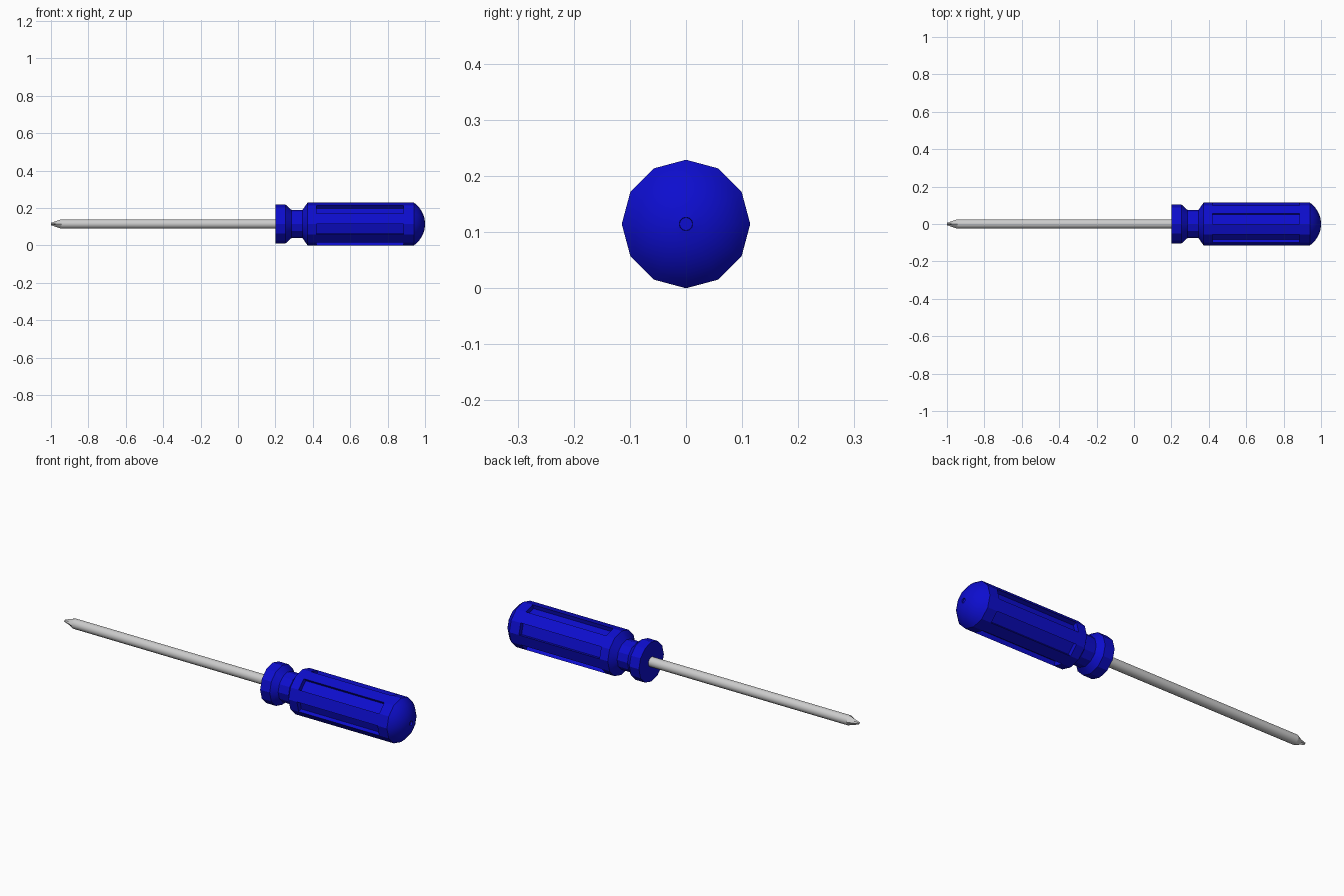
import bpy, bmesh
from math import sin, cos, pi, radians, asin

if "Cube" in bpy.data.objects:
    bpy.data.objects.remove(bpy.data.objects["Cube"])

AXIS_Z = 0.1145
R = 0.1145


def loft(bm, rings):
    """Join rings of (x, [radii]) along the x axis; returns quads per span."""
    loops = []
    for x, radii in rings:
        n = len(radii)
        loops.append([bm.verts.new((x, r * sin(2 * pi * k / n), AXIS_Z + r * cos(2 * pi * k / n)))
                      for k, r in enumerate(radii)])
    spans = []
    for a, b in zip(loops, loops[1:]):
        n = len(a)
        spans.append([bm.faces.new((a[k], a[(k + 1) % n], b[(k + 1) % n], b[k])) for k in range(n)])
    bm.faces.new(loops[0])
    bm.faces.new(loops[-1])
    bmesh.ops.recalc_face_normals(bm, faces=bm.faces[:])
    return spans


def finish(bm, name, angle, color=None):
    mesh = bpy.data.meshes.new(name)
    bm.to_mesh(mesh)
    bm.free()
    obj = bpy.data.objects.new(name, mesh)
    bpy.context.collection.objects.link(obj)
    if color:
        mat = bpy.data.materials.new(name + "_plastic")
        mat.diffuse_color = color
        mat.use_nodes = True
        mat.node_tree.nodes["Principled BSDF"].inputs["Base Color"].default_value = mat.diffuse_color
        mesh.materials.append(mat)
    bpy.ops.object.select_all(action='DESELECT')
    obj.select_set(True)
    bpy.context.view_layer.objects.active = obj
    bpy.ops.object.shade_smooth_by_angle(angle=radians(angle))
    return obj


# Handle: collar, neck and twelve-sided grip
profile = [(0.20, 0.103), (0.255, 0.103), (0.285, 0.076), (0.345, 0.076), (0.372, R),
           (0.42, R), (0.885, R), (0.94, R)]
GRIP_SPAN = 5
# Domed end as a spherical cap, with a tiny dimple in its centre
DOME_H = 0.06
dome_r = (R * R + DOME_H * DOME_H) / (2 * DOME_H)
edge, hole = asin(R / dome_r), asin(0.012 / dome_r)
for i in range(1, 7):
    t = edge + (hole - edge) * i / 6
    profile.append((0.94 + DOME_H - dome_r * (1 - cos(t)), dome_r * sin(t)))
profile.append((0.992, 0.0115))
bm = bmesh.new()
spans = loft(bm, [(x, [r] * 12) for x, r in profile])
# Six sunken grooves on every other face of the grip
bmesh.ops.inset_individual(bm, faces=spans[GRIP_SPAN][::2], thickness=0.001, depth=-0.022)
finish(bm, "handle", 25, (0.004, 0.004, 0.62, 1))


# Shaft with a tapered cross-shaped tip
def cross(lobe, flank, valley):
    return [lobe, flank, valley, flank] * 4


bm = bmesh.new()
loft(bm, [(-1.0, cross(0.007, 0.004, 0.003)),
          (-0.975, cross(0.015, 0.010, 0.007)),
          (-0.945, cross(0.025, 0.025, 0.024)),
          (-0.94, [0.025] * 16),
          (0.21, [0.025] * 16)])
finish(bm, "shaft", 25)
